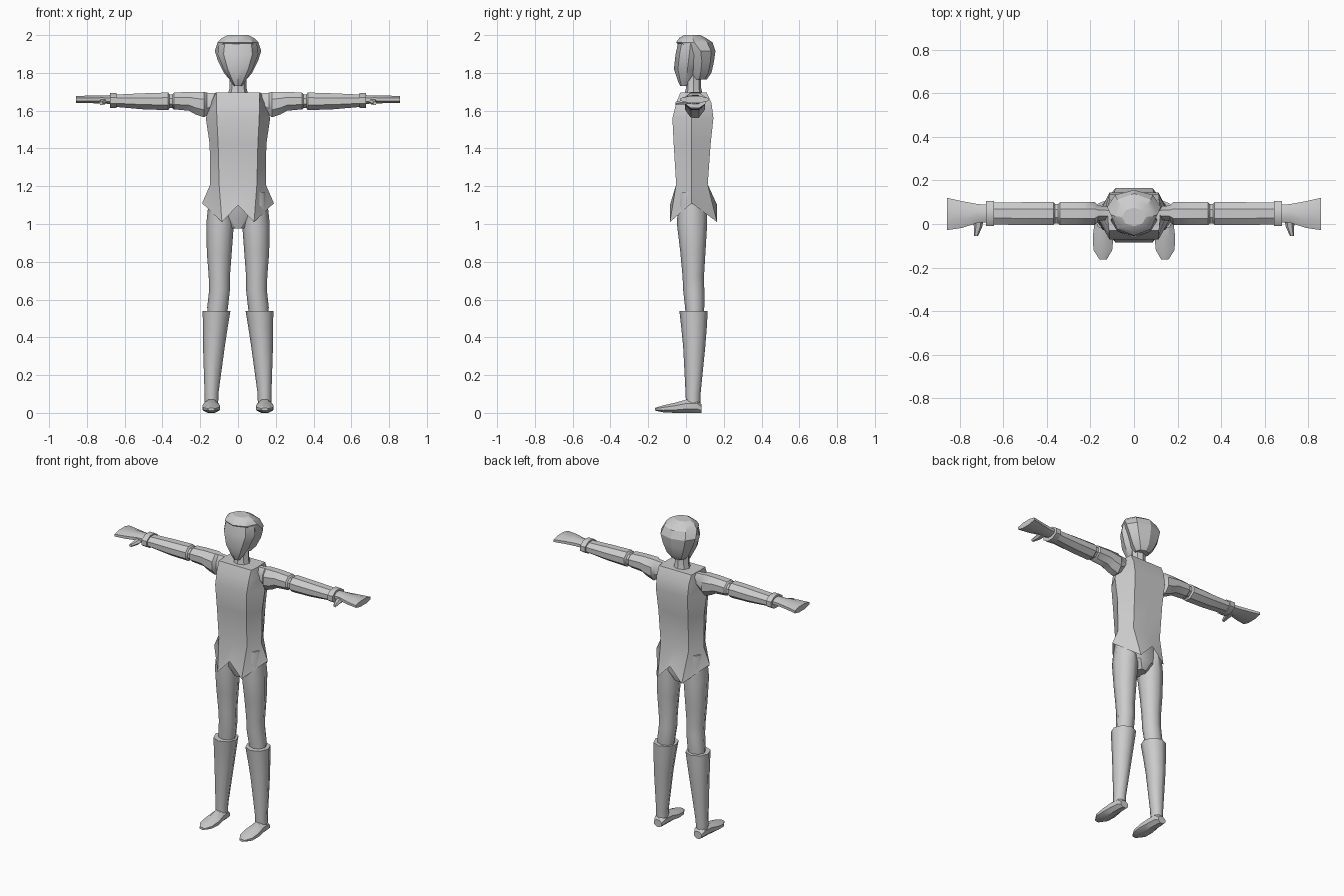
import bpy
from math import pi, cos, sin


def build(name, rings, cap_start=True, cap_end=True, mirror=False, angle=35):
    """Skin a list of equal-length point rings into one object."""
    n = len(rings[0])
    verts = [p for r in rings for p in r]
    faces = [(i * n + j, i * n + (j + 1) % n, (i + 1) * n + (j + 1) % n, (i + 1) * n + j)
             for i in range(len(rings) - 1) for j in range(n)]
    if cap_start:
        faces.append(tuple(reversed(range(n))))
    if cap_end:
        faces.append(tuple(range(len(verts) - n, len(verts))))
    me = bpy.data.meshes.new(name)
    me.from_pydata(verts, [], faces)
    ob = bpy.data.objects.new(name, me)
    bpy.context.collection.objects.link(ob)
    bpy.ops.object.select_all(action='DESELECT')
    ob.select_set(True)
    bpy.context.view_layer.objects.active = ob
    bpy.ops.object.mode_set(mode='EDIT')
    bpy.ops.mesh.select_all(action='SELECT')
    bpy.ops.mesh.normals_make_consistent(inside=False)
    bpy.ops.object.mode_set(mode='OBJECT')
    bpy.ops.object.shade_smooth_by_angle(angle=angle * pi / 180)
    if mirror:
        m = ob.modifiers.new("Mirror", 'MIRROR')
        m.use_bisect_axis[0] = False
        m.use_mirror_merge = False
    return ob


def loft(name, axis, sections, n=8, flat=False, **kw):
    """Sections are (position, u0, u1, v0, v1): extents across the axis."""
    off = pi / n if flat else 0
    k = 1 / cos(off)
    rings = []
    for t, u0, u1, v0, v1 in sections:
        ring = []
        for i in range(n):
            a = 2 * pi * i / n + off
            u = (u0 + u1) / 2 + (u1 - u0) / 2 * k * cos(a)
            v = (v0 + v1) / 2 + (v1 - v0) / 2 * k * sin(a)
            ring.append({'X': (t, u, v), 'Y': (u, t, v), 'Z': (u, v, t)}[axis])
        rings.append(ring)
    return build(name, rings, **kw)


# Tunic: eight-point rings, with a pointed open hem
def tunic_ring(z, front, back, panel, side, tip=0.0, notch=0.0):
    half = [(panel, front, z - tip), (side, 0.03, z), (panel, back, z - tip)]
    right = [(0, front, z - notch)] + half + [(0, back, z - notch)]
    left = [(-x, y, h) for x, y, h in reversed(half)]
    return right + left


tunic = [
    (1.11, -0.085, 0.165, 0.085, 0.19, 0.10, 0.01),
    (1.21, -0.052, 0.115, 0.10, 0.147),
    (1.42, -0.065, 0.13, 0.105, 0.15),
    (1.56, -0.072, 0.145, 0.112, 0.17),
    (1.64, -0.052, 0.135, 0.114, 0.145),
    (1.695, -0.03, 0.11, 0.115, 0.12),
]
build("tunic", [tunic_ring(*r) for r in tunic], cap_start=False)

# Hips under the tunic
loft("hips", 'Z', [(0.975, -0.035, 0.035, -0.01, 0.09),
                   (1.03, -0.10, 0.10, -0.03, 0.11),
                   (1.20, -0.13, 0.13, -0.04, 0.105)], flat=True)

# Neck
loft("neck", 'Z', [(1.68, -0.055, 0.055, -0.01, 0.09),
                   (1.72, -0.045, 0.045, 0.0, 0.08),
                   (1.82, -0.045, 0.045, 0.0, 0.08)])

# Face
loft("face", 'Z', [(1.73, -0.02, 0.02, -0.03, 0.01),
                   (1.755, -0.038, 0.038, -0.042, 0.04),
                   (1.82, -0.077, 0.077, -0.064, 0.08),
                   (1.90, -0.108, 0.108, -0.055, 0.09),
                   (1.955, -0.10, 0.10, -0.043, 0.09)], angle=40)

# Hair cap
loft("hair", 'Z', [(1.765, -0.045, 0.045, 0.03, 0.11),
                   (1.80, -0.075, 0.075, 0.02, 0.135),
                   (1.86, -0.105, 0.105, 0.02, 0.148),
                   (1.915, -0.123, 0.123, 0.0, 0.156),
                   (1.962, -0.108, 0.108, -0.053, 0.14),
                   (1.985, -0.085, 0.085, -0.035, 0.105),
                   (2.0, -0.055, 0.055, -0.01, 0.075)], angle=25)

# Sleeved arm with a groove at the elbow
loft("arm", 'X', [(0.11, 0.02, 0.08, 1.62, 1.692),
                  (0.165, 0.015, 0.085, 1.575, 1.695),
                  (0.18, -0.005, 0.10, 1.565, 1.70),
                  (0.225, -0.005, 0.10, 1.58, 1.70),
                  (0.26, -0.005, 0.10, 1.60, 1.70),
                  (0.34, -0.005, 0.10, 1.607, 1.695),
                  (0.348, 0.003, 0.092, 1.613, 1.686),
                  (0.362, 0.003, 0.092, 1.613, 1.686),
                  (0.37, -0.005, 0.10, 1.603, 1.696),
                  (0.50, -0.005, 0.10, 1.607, 1.692),
                  (0.65, -0.002, 0.098, 1.62, 1.685)], flat=True, mirror=True)

# Cuff
loft("cuff", 'X', [(0.642, -0.01, 0.106, 1.615, 1.693),
                   (0.678, -0.01, 0.106, 1.615, 1.693)], flat=True, mirror=True)

# Mitten hand and thumb
loft("hand", 'X', [(0.66, 0.01, 0.087, 1.635, 1.682),
                   (0.72, 0.004, 0.092, 1.638, 1.681),
                   (0.79, -0.018, 0.105, 1.64, 1.68),
                   (0.857, -0.028, 0.12, 1.641, 1.677)], flat=True, mirror=True)
loft("thumb", 'Y', [(0.03, 0.69, 0.74, 1.635, 1.665),
                    (-0.01, 0.695, 0.735, 1.63, 1.66),
                    (-0.055, 0.715, 0.735, 1.63, 1.648)], n=6, mirror=True)

# Thigh and knee
loft("thigh", 'Z', [(0.50, 0.06, 0.16, 0.0, 0.09),
                    (0.56, 0.053, 0.163, -0.005, 0.097),
                    (0.65, 0.043, 0.153, -0.015, 0.097),
                    (0.72, 0.043, 0.155, -0.018, 0.095),
                    (0.85, 0.033, 0.165, -0.03, 0.103),
                    (1.00, 0.022, 0.168, -0.048, 0.112),
                    (1.17, 0.03, 0.15, -0.04, 0.105)], mirror=True, angle=50)

# Tall boot
loft("boot", 'Z', [(0.04, 0.105, 0.177, 0.0, 0.075),
                   (0.10, 0.104, 0.177, -0.002, 0.077),
                   (0.35, 0.07, 0.185, -0.015, 0.102),
                   (0.45, 0.055, 0.186, -0.025, 0.11),
                   (0.54, 0.04, 0.187, -0.035, 0.115)], mirror=True, angle=50)

# Foot
loft("foot", 'Y', [(0.083, 0.115, 0.168, 0.0, 0.045),
                   (0.06, 0.105, 0.178, 0.0, 0.07),
                   (0.0, 0.102, 0.182, 0.0, 0.07),
                   (-0.06, 0.094, 0.189, 0.0, 0.053),
                   (-0.12, 0.10, 0.186, 0.003, 0.04),
                   (-0.163, 0.125, 0.158, 0.012, 0.027)], flat=True, mirror=True)
